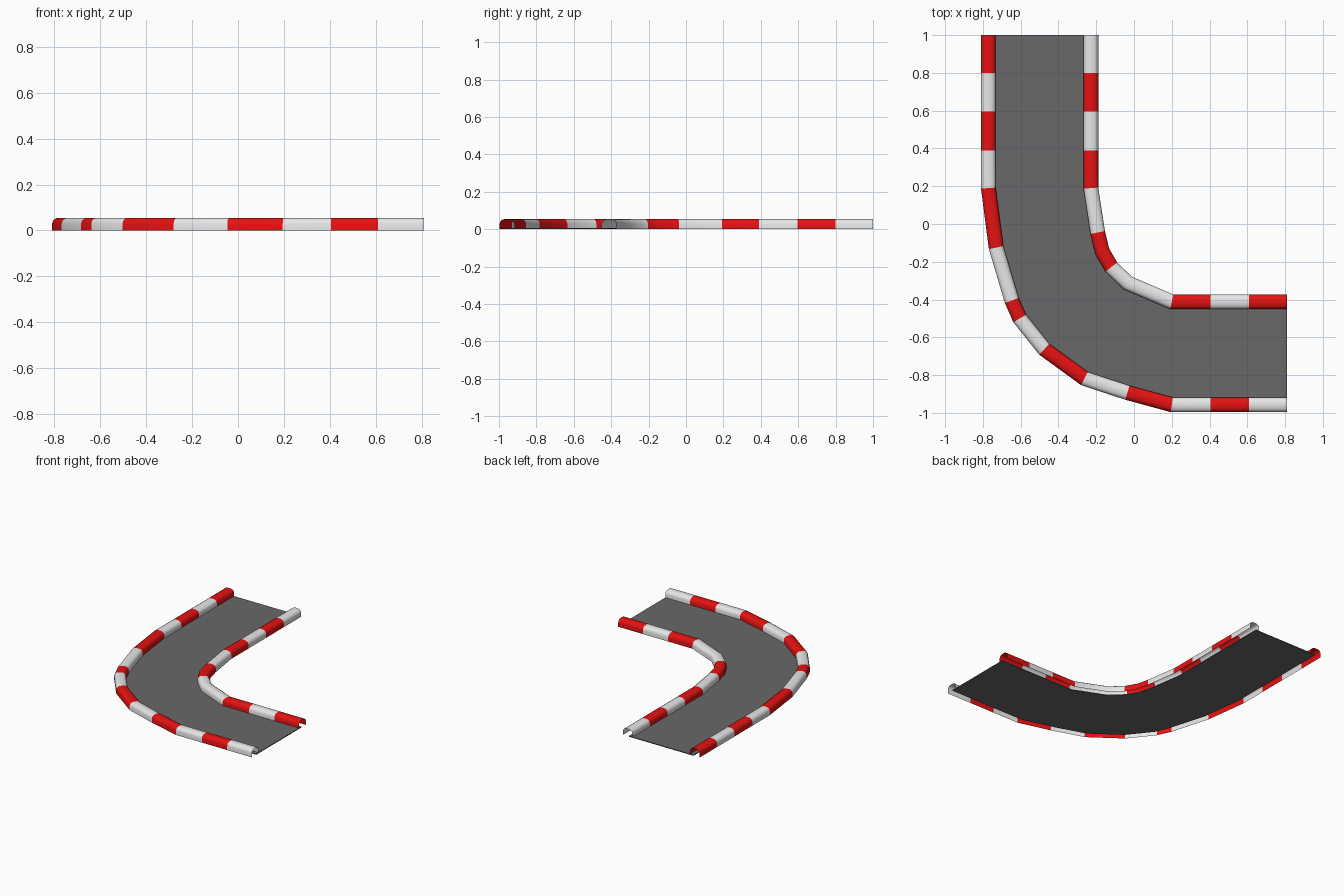
import bpy
import bmesh
from mathutils import Vector

cube = bpy.data.objects.get("Cube")
if cube:
    bpy.data.objects.remove(cube, do_unlink=True)


def material(name, rgb):
    mat = bpy.data.materials.new(name)
    mat.use_nodes = True
    mat.diffuse_color = (*rgb, 1)
    mat.node_tree.nodes["Principled BSDF"].inputs["Base Color"].default_value = (*rgb, 1)
    return mat


asphalt = material("asphalt grey", (0.14, 0.14, 0.14))
red = material("kerb red", (0.78, 0.006, 0.006))
white = material("kerb white", (0.8, 0.8, 0.8))


def finish(bm, name, mats):
    mesh = bpy.data.meshes.new(name)
    bm.to_mesh(mesh)
    bm.free()
    obj = bpy.data.objects.new(name, mesh)
    bpy.context.collection.objects.link(obj)
    for mat in mats:
        mesh.materials.append(mat)
    return obj


def side_vectors(path):
    """Mitred sideways vector at every point of the path."""
    result = []
    for i, point in enumerate(path):
        before = (point - path[i - 1]).normalized() if i else None
        after = (path[i + 1] - point).normalized() if i + 1 < len(path) else None
        a, b = before or after, after or before
        n1, n2 = Vector((-a.y, a.x)), Vector((-b.y, b.x))
        mid = (n1 + n2).normalized()
        result.append(mid / mid.dot(n1))
    return result


# Rounded hollow kerb section: sideways offset, height
half = [(0.039, 0.0), (0.039, 0.03), (0.034, 0.044), (0.021, 0.053)]
section = [(-u, z) for u, z in half] + [(0, 0.055)] + half[::-1]


def kerb(name, path, bends, mats):
    """Sweep the section; the colour changes at every point except the listed bends."""
    bm = bmesh.new()
    rings = []
    for p, n in zip(path, side_vectors(path)):
        rings.append([bm.verts.new((*(p + n * u), z)) for u, z in section])
    colour = 0
    for i in range(len(path) - 1):
        if i and i not in bends:
            colour = 1 - colour
        for j in range(len(section) - 1):
            face = bm.faces.new((rings[i][j], rings[i + 1][j],
                                 rings[i + 1][j + 1], rings[i][j + 1]))
            face.material_index = colour
    obj = finish(bm, name, mats)
    bpy.ops.object.select_all(action="DESELECT")
    obj.select_set(True)
    bpy.context.view_layer.objects.active = obj
    bpy.ops.object.shade_smooth_by_angle(angle=0.7)


def full_path(x, y, curve):
    """Straight run in, the bend, straight run out, split into stripes."""
    run_in = [(x, v) for v in (1, 0.8, 0.595, 0.39, 0.19)]
    run_out = [(v, y) for v in (0.2, 0.405, 0.61, 0.81)]
    return [Vector(p) for p in run_in + curve + run_out]


outer = full_path(-0.771, -0.957, [(-0.73, -0.125), (-0.647, -0.405), (-0.605, -0.5),
                                   (-0.475, -0.663), (-0.262, -0.818), (-0.035, -0.893)])
inner = full_path(-0.228, -0.412, [(-0.192, -0.045), (-0.168, -0.145),
                                   (-0.12, -0.228), (-0.033, -0.312)])

# Striped kerbs
kerb("outer_kerb", outer, [], [red, white])
kerb("inner_kerb", inner, [6, 8], [white, red])

# Thin road slab whose edges tuck under the kerbs
bm = bmesh.new()
outline = [p + n * 0.01 for p, n in zip(outer, side_vectors(outer))]
outline += [p - n * 0.01 for p, n in zip(inner, side_vectors(inner))][::-1]
base = bm.faces.new([bm.verts.new((*p, 0)) for p in outline])
lifted = bmesh.ops.extrude_face_region(bm, geom=[base], use_keep_orig=True)["geom"]
bmesh.ops.translate(bm, vec=(0, 0, 0.006),
                    verts=[g for g in lifted if isinstance(g, bmesh.types.BMVert)])
bmesh.ops.recalc_face_normals(bm, faces=bm.faces[:])
finish(bm, "road", [asphalt])
